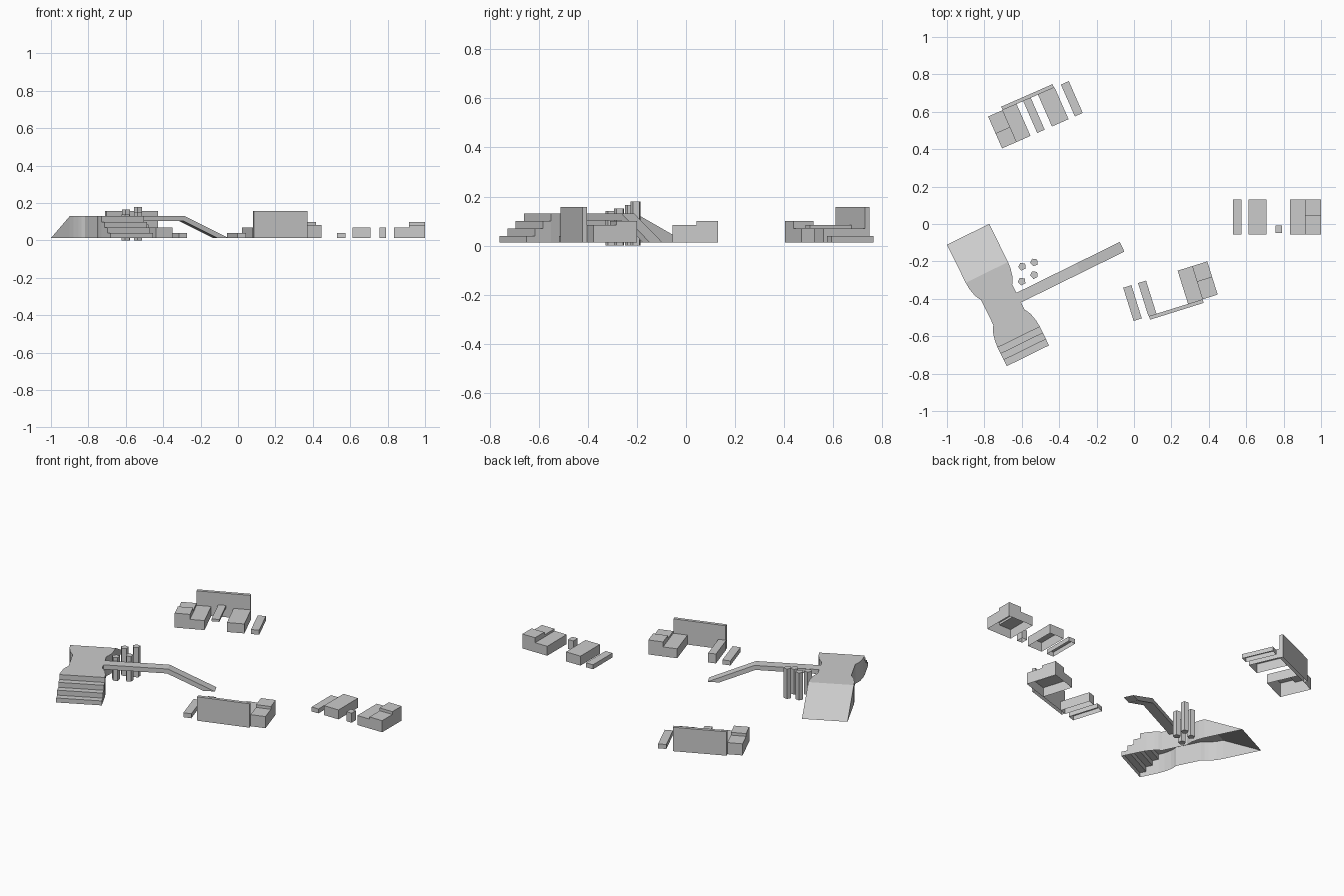
import bpy, bmesh, math
from mathutils import Matrix

if "Cube" in bpy.data.objects:
    bpy.data.objects.remove(bpy.data.objects["Cube"])

G = 0.013  # level of the open undersides


def frame(x, y, deg):
    return Matrix.Translation((x, y, 0)) @ Matrix.Rotation(math.radians(deg), 4, 'Z')


def finish(name, bm, mat):
    bmesh.ops.remove_doubles(bm, verts=bm.verts, dist=1e-5)
    bmesh.ops.dissolve_degenerate(bm, dist=1e-5, edges=bm.edges)
    bmesh.ops.recalc_face_normals(bm, faces=bm.faces)
    me = bpy.data.meshes.new(name)
    bm.to_mesh(me)
    bm.free()
    ob = bpy.data.objects.new(name, me)
    ob.matrix_world = mat
    bpy.context.collection.objects.link(ob)
    return ob


def face(bm, *pts):
    bm.faces.new([bm.verts.new(p) for p in pts])


def stepped_shell(name, mat, us, vs, heights, floor=G, closed=False):
    """Block on a small grid of heights, open below, with walls only where levels change."""
    bm = bmesh.new()
    nu, nv = len(us) - 1, len(vs) - 1

    def h(i, j):
        return heights[i][j] if 0 <= i < nu and 0 <= j < nv else floor

    for i in range(nu):
        for j in range(nv):
            a, b, c, d, z = us[i], us[i + 1], vs[j], vs[j + 1], h(i, j)
            levels = [z, floor] if closed else [z]
            for q in levels:
                face(bm, (a, c, q), (b, c, q), (b, d, q), (a, d, q))
            sides = [((a, c), (a, d), h(i - 1, j)), ((b, d), (b, c), h(i + 1, j)),
                     ((b, c), (a, c), h(i, j - 1)), ((a, d), (b, d), h(i, j + 1))]
            for p, q, low in sides:
                if low < z - 1e-6:
                    face(bm, (*p, low), (*q, low), (*q, z), (*p, z))
    return finish(name, bm, mat)


# Three obstacle groups sharing one layout
V = (-0.094, 0.092)
back = frame(-0.527, 0.583, 203.7)
front = frame(0.195, -0.358, 17.4)
side = frame(0.765, 0.039, 0)
for label, m in (("back", back), ("front", front), ("side", side)):
    stepped_shell(label + "_low_bar", m, (-0.236, -0.19), V, [[0.04]])
    stepped_shell(label + "_stepped_block", m, (0.069, 0.15, 0.235), (V[0], 0.004, V[1]),
                  [[0.07, 0.07], [0.083, 0.1]])
    if label != "side":
        stepped_shell(label + "_wall", m, (-0.15, 0.15), (-0.114, V[0]), [[0.157]])
    u1 = -0.108 if label == "front" else -0.056
    stepped_shell(label + "_block", m, (-0.153, u1), V, [[0.07]])
stepped_shell("back_shelf", back, (-0.014, 0.03), V, [[0.084]], floor=0.07, closed=True)
stepped_shell("side_post", side, (-0.008, 0.027), (-0.088, -0.046), [[0.07]])

# Main deck: ramp, waisted platform and steps as (distance, half width, height)
deck = frame(-0.887, -0.055, 26.2)
TOP, W = 0.13, 0.126
flare = [(0.227, W), (0.265, 0.123), (0.308, 0.113), (0.328, 0.104), (0.345, 0.093)]
prof = [(0, W, G)] + [(s, w, TOP) for s, w in flare]
prof += [(0.84 - s, w, TOP) for s, w in reversed(flare)]
for k in range(4):
    s = 0.613 + 0.037 * k
    prof += [(s, W, TOP - 0.03 * k), (s, W, TOP - 0.03 * (k + 1) if k < 3 else G)]
bm = bmesh.new()
for (s0, w0, z0), (s1, w1, z1) in zip(prof, prof[1:]):
    if abs(s0 - s1) + abs(z0 - z1) < 1e-6:
        continue
    face(bm, (-w0, -s0, z0), (-w1, -s1, z1), (w1, -s1, z1), (w0, -s0, z0))
    if s1 > s0:
        for e in (-1, 1):
            pts = [(e * w0, -s0, G), (e * w1, -s1, G), (e * w1, -s1, z1)]
            if z0 > G:
                pts.append((e * w0, -s0, z0))
            face(bm, *pts)
finish("deck_with_ramp_and_steps", bm, deck)

# Walkway beam that bends down to the ground
side_profile = [(0.092, TOP), (0.45, TOP), (0.709, G), (0.645, G), (0.444, 0.103), (0.092, 0.103)]
bm = bmesh.new()
y0, y1 = -0.452, -0.395
face(bm, *[(t, y0, z) for t, z in side_profile])
face(bm, *[(t, y1, z) for t, z in side_profile])
for (t0, z0), (t1, z1) in zip(side_profile, side_profile[1:] + side_profile[:1]):
    face(bm, (t0, y0, z0), (t1, y0, z1), (t1, y1, z1), (t0, y1, z0))
finish("walkway_beam", bm, deck)

# Five-sided stepping posts
posts = [(-0.6, -0.307, 0.14), (-0.598, -0.227, 0.165), (-0.534, -0.272, 0.152), (-0.534, -0.205, 0.18)]
for n, (x, y, h) in enumerate(posts):
    bm = bmesh.new()
    bmesh.ops.create_cone(bm, cap_ends=True, segments=5, radius1=0.022, radius2=0.022, depth=h,
                          matrix=Matrix.Translation((0, 0, h / 2)))
    finish(f"stepping_post_{n + 1}", bm, frame(x, y, 26))
